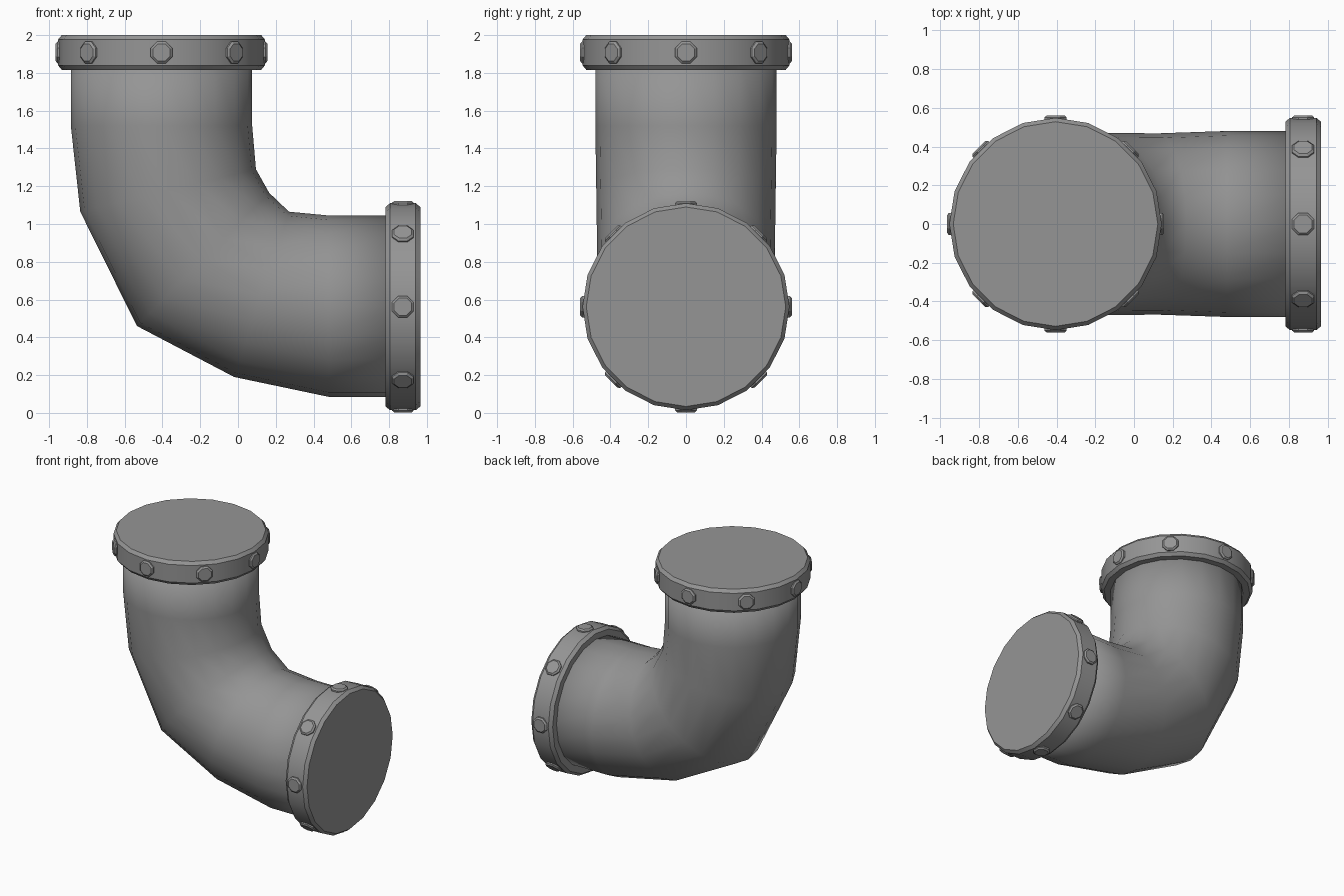
import bpy, bmesh
from math import sin, cos, pi
from mathutils import Vector, Matrix

if "Cube" in bpy.data.objects:
    bpy.data.objects.remove(bpy.data.objects["Cube"], do_unlink=True)

metal = bpy.data.materials.new("grey_metal")
metal.use_nodes = True
grey = (0.3, 0.3, 0.3, 1)
metal.diffuse_color = grey
metal.node_tree.nodes["Principled BSDF"].inputs["Base Color"].default_value = grey

SIDES = 20


def loft(name, rings, angle, caps=True):
    """Skin a list of vertex rings into a smooth-shaded object."""
    bm = bmesh.new()
    loops = [[bm.verts.new(p) for p in ring] for ring in rings]
    n = len(loops[0])
    for a, b in zip(loops, loops[1:]):
        for i in range(n):
            j = (i + 1) % n
            bm.faces.new((a[i], a[j], b[j], b[i]))
    if caps:
        bm.faces.new(loops[0][::-1])
        bm.faces.new(loops[-1])
    bmesh.ops.recalc_face_normals(bm, faces=bm.faces)
    mesh = bpy.data.meshes.new(name)
    bm.to_mesh(mesh)
    bm.free()
    mesh.materials.append(metal)
    obj = bpy.data.objects.new(name, mesh)
    bpy.context.collection.objects.link(obj)
    bpy.ops.object.select_all(action='DESELECT')
    obj.select_set(True)
    bpy.context.view_layer.objects.active = obj
    bpy.ops.object.shade_smooth_by_angle(angle=angle)
    return obj


def turned(name, profile, sides, matrix, offset=0.0):
    """Round part from (radius, height) pairs along local z."""
    rings = [[matrix @ Vector((r * cos(2 * pi * (i + offset) / sides),
                               r * sin(2 * pi * (i + offset) / sides), h))
              for i in range(sides)] for r, h in profile]
    return loft(name, rings, 0.5)


# Elbow pipe: outer bend point, inner bend point and half width per section
sections = [((-0.885, 1.88), (0.075, 1.88), 0.48),
            ((-0.885, 1.52), (0.075, 1.52), 0.48),
            ((-0.835, 1.065), (0.095, 1.29), 0.475),
            ((-0.535, 0.46), (0.165, 1.165), 0.47),
            ((-0.02, 0.19), (0.27, 1.065), 0.468),
            ((0.48, 0.085), (0.48, 1.045), 0.48),
            ((0.85, 0.085), (0.85, 1.045), 0.48)]
pipe_rings = []
for outer, inner, half in sections:
    o, n = Vector((outer[0], 0, outer[1])), Vector((inner[0], 0, inner[1]))
    mid, arm = (o + n) / 2, (n - o) / 2
    pipe_rings.append([mid + arm * cos(2 * pi * i / SIDES)
                       + Vector((0, half * sin(2 * pi * i / SIDES), 0))
                       for i in range(SIDES)])
loft("elbow_pipe", pipe_rings, pi)

# Bevelled flanges with eight bolts around each rim
flange = [(0.528, -0.092), (0.548, -0.068), (0.548, 0.068), (0.528, 0.092)]
bolt = [(0.062, 0.51), (0.062, 0.55), (0.05, 0.56)]
ends = {"top": Matrix.Translation((-0.405, 0, 1.908)),
        "side": Matrix.Translation((0.873, 0, 0.562)) @ Matrix.Rotation(pi / 2, 4, 'Y')}
for label, place in ends.items():
    turned(label + "_flange", flange, SIDES, place)
    for k in range(8):
        spin = Matrix.Rotation(k * pi / 4, 4, 'Z') @ Matrix.Rotation(pi / 2, 4, 'Y')
        turned(f"{label}_bolt_{k + 1}", bolt, 8, place @ spin, 0.5)
